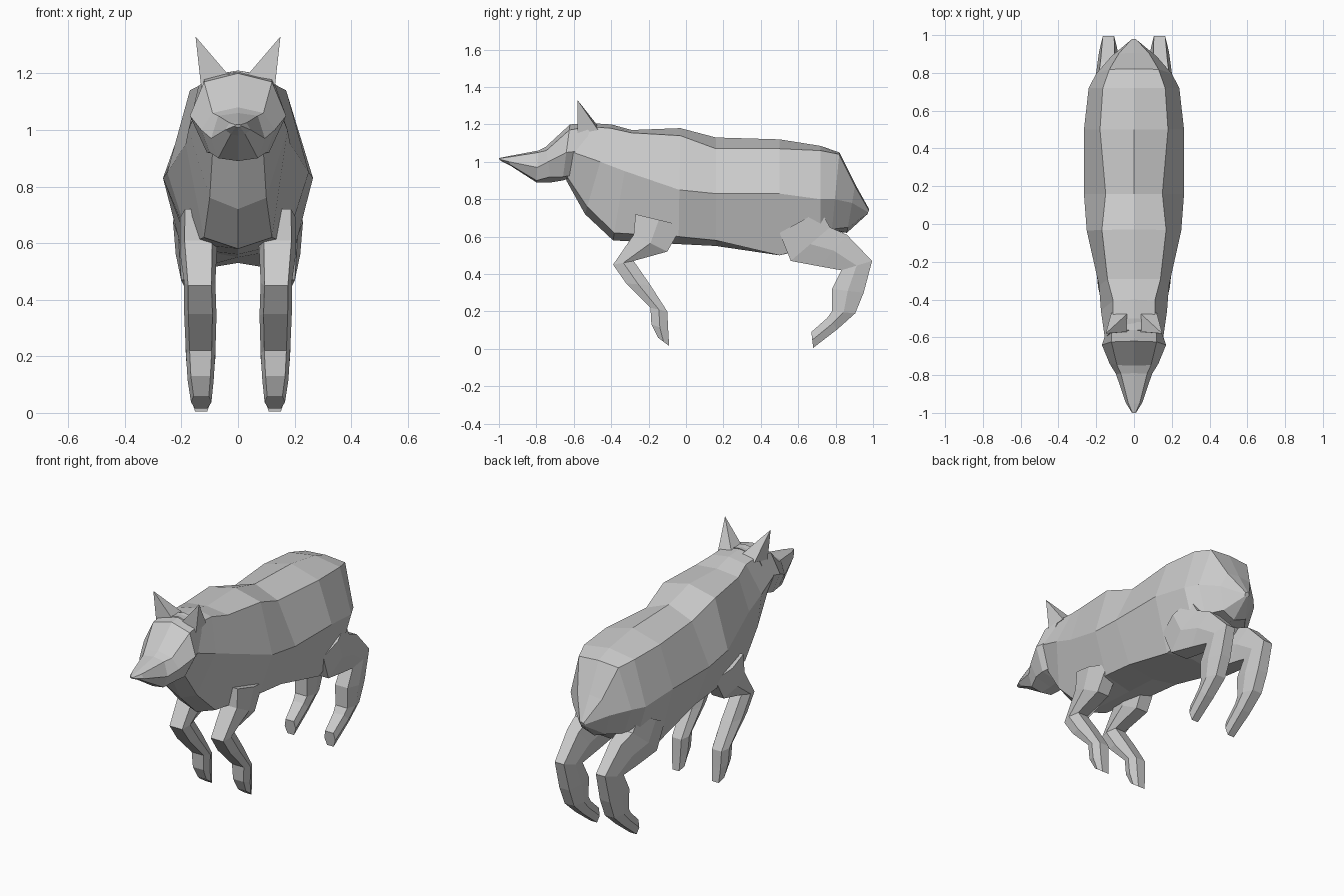
import bpy, bmesh


def loft(name, rings):
    """Skin a closed, capped tube over rings with equal point counts."""
    bm = bmesh.new()
    rows = [[bm.verts.new(p) for p in ring] for ring in rings]
    n = len(rows[0])
    for a, b in zip(rows, rows[1:]):
        for i in range(n):
            j = (i + 1) % n
            bm.faces.new((a[i], a[j], b[j], b[i]))
    bm.faces.new(rows[0])
    bm.faces.new(rows[-1])
    bmesh.ops.remove_doubles(bm, verts=bm.verts, dist=0.0005)
    bmesh.ops.recalc_face_normals(bm, faces=bm.faces)
    mesh = bpy.data.meshes.new(name)
    bm.to_mesh(mesh)
    bm.free()
    obj = bpy.data.objects.new(name, mesh)
    bpy.context.collection.objects.link(obj)
    return obj


def trunk_ring(yt, yb, zt, x1, z1, x2, z2, x3, z3, zb):
    """Eight-sided slanted section: crown, shoulder, flank, low edge, belly."""
    half = [(x1, z1), (x2, z2), (x3, z3)]
    pts = [(0, zt)] + half + [(0, zb)] + [(-x, z) for x, z in reversed(half)]
    return [(x, yt + (yb - yt) * (zt - z) / (zt - zb), z) for x, z in pts]


def leg_ring(x, w, yf, zf, yb, zb):
    """Six-sided leg section between a front and a back edge."""
    ym, zm = (yf + yb) / 2, (zf + zb) / 2
    return [(x - .75 * w, yf, zf), (x + .75 * w, yf, zf), (x + w, ym, zm),
            (x + .6 * w, yb, zb), (x - .6 * w, yb, zb), (x - w, ym, zm)]


def pair(name, rings):
    for side, s in (("right", 1), ("left", -1)):
        loft(f"{name}_{side}", [[(s * x, y, z) for x, y, z in r] for r in rings])


# Body from neck to rump
loft("body", [trunk_ring(*r) for r in (
    (-.56, -.64, 1.21, .11, 1.19, .155, 1.05, .09, .92, .90),
    (-.40, -.54, 1.20, .11, 1.18, .175, 1.00, .10, .76, .72),
    (-.29, -.39, 1.17, .14, 1.155, .185, .95, .12, .62, .58),
    (-.03, -.04, 1.18, .17, 1.14, .25, .85, .17, .60, .56),
    (.16, .16, 1.13, .15, 1.07, .265, .83, .17, .58, .55),
    (.50, .50, 1.12, .18, 1.07, .265, .83, .18, .50, .53),
    (.72, .72, 1.085, .165, 1.06, .24, .80, .17, .56, .55),
    (.82, .78, 1.05, .13, 1.04, .20, .80, .14, .64, .63),
    (.905, .86, .88, .08, .87, .12, .78, .08, .65, .62),
    (.98, .97, .745, .012, .74, .015, .73, .01, .722, .72),
)])

# Head with pointed muzzle
loft("head", [trunk_ring(*r) for r in (
    (-.50, -.60, 1.21, .12, 1.19, .14, 1.06, .09, .93, .92),
    (-.62, -.66, 1.20, .12, 1.17, .17, 1.05, .11, .92, .90),
    (-.75, -.72, 1.08, .09, 1.06, .13, 1.00, .10, .92, .89),
    (-.79, -.80, 1.06, .07, 1.05, .095, .97, .07, .90, .89),
    (-.95, -.94, 1.03, .03, 1.025, .045, 1.0, .025, .985, .98),
    (-1.0, -.995, 1.02, .008, 1.018, .012, 1.014, .008, 1.01, 1.008),
)])

# Ears: four-sided spikes
tip = (.15, -.58, 1.33)
pair("ear", [[(.03, -.57, 1.19), (.13, -.58, 1.15), (.12, -.47, 1.17),
              (.03, -.47, 1.19)], [tip] * 4])

# Front legs
pair("front_leg", [leg_ring(*r) for r in (
    (.135, .070, -.27, .72, -.02, .66),
    (.140, .065, -.28, .61, -.10, .52),
    (.135, .055, -.39, .45, -.28, .47),
    (.133, .057, -.32, .35, -.19, .34),
    (.132, .052, -.19, .22, -.10, .20),
    (.132, .046, -.185, .13, -.095, .10),
    (.130, .036, -.15, .06, -.09, .015),
)])

# Back legs with thigh and hock
pair("back_leg", [leg_ring(*r) for r in (
    (.150, .080, .50, .62, .72, .74),
    (.145, .075, .56, .47, .77, .65),
    (.140, .062, .72, .44, .86, .61),
    (.135, .050, .83, .42, .995, .47),
    (.133, .055, .78, .32, .95, .30),
    (.132, .052, .78, .20, .905, .19),
    (.132, .046, .755, .165, .81, .105),
    (.130, .036, .67, .09, .68, .005),
)])
